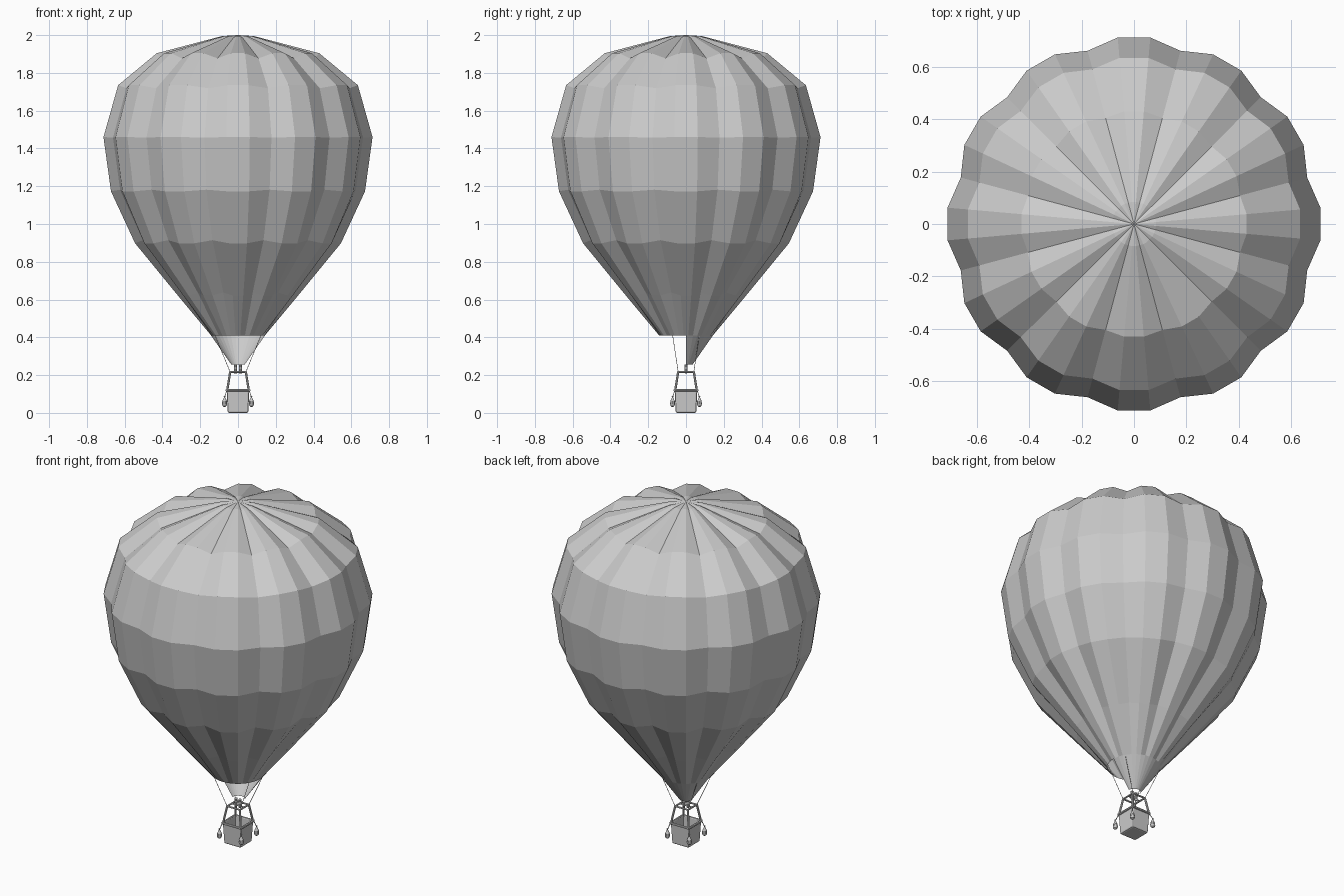
import bpy, bmesh
from math import sin, cos, radians
from mathutils import Vector

cube = bpy.data.objects.get("Cube")
if cube:
    bpy.data.objects.remove(cube, do_unlink=True)

grey = bpy.data.materials.new("plain grey")
grey.use_nodes = True
grey.diffuse_color = (0.6, 0.6, 0.6, 1)
grey.node_tree.nodes["Principled BSDF"].inputs["Base Color"].default_value = (0.6, 0.6, 0.6, 1)


def finish(name, bm, recalc=True):
    if recalc:
        bmesh.ops.recalc_face_normals(bm, faces=bm.faces)
    mesh = bpy.data.meshes.new(name)
    bm.to_mesh(mesh)
    bm.free()
    mesh.materials.append(grey)
    obj = bpy.data.objects.new(name, mesh)
    bpy.context.scene.collection.objects.link(obj)
    return obj


def skin(bm, rings, closed):
    """Join neighbouring rings of vertices with quads."""
    for low, high in zip(rings, rings[1:]):
        n = len(low)
        for i in range(n if closed else n - 1):
            j = (i + 1) % n
            bm.faces.new((low[i], low[j], high[j], high[i]))


def lathe(name, profile, centre, sides):
    """Closed turned solid from (radius, height) points."""
    bm = bmesh.new()
    c = Vector(centre)
    rings = [[bm.verts.new(c + Vector((r * cos(radians(360 * i / sides)),
                                       r * sin(radians(360 * i / sides)), z)))
              for i in range(sides)] for r, z in profile]
    skin(bm, rings, True)
    bm.faces.new(rings[0])
    bm.faces.new(rings[-1])
    return finish(name, bm)


def rod(name, a, b, radius, sides=8):
    """Straight round bar between two points."""
    a, b = Vector(a), Vector(b)
    bm = bmesh.new()
    bmesh.ops.create_cone(bm, cap_ends=True, segments=sides, radius1=radius,
                          radius2=radius, depth=(b - a).length)
    obj = finish(name, bm)
    obj.location = (a + b) / 2
    obj.rotation_mode = "QUATERNION"
    obj.rotation_quaternion = (b - a).to_track_quat("Z", "Y")
    return obj


# Envelope: twelve lobes, each with a flat crest and a valley pulled in along the normal
profile = [(0.143, 0.41), (0.32, 0.622), (0.547, 0.898), (0.675, 1.173), (0.715, 1.46),
           (0.637, 1.735), (0.432, 1.904), (0.085, 1.995)]


def envelope_point(k, degrees, valley):
    r, z = profile[k]
    r0, z0 = profile[max(k - 1, 0)]
    r1, z1 = profile[min(k + 1, len(profile) - 1)]
    normal = Vector((z1 - z0, r0 - r1)).normalized()
    depth = 0.03 * min(1, r / 0.4) if valley and 0 < k else 0
    r, z = r - normal.x * depth, z - normal.y * depth
    return Vector((r * cos(radians(degrees)), r * sin(radians(degrees)), z))


bm = bmesh.new()
rings = [[bm.verts.new(envelope_point(k, 5 + 10 * i, i % 3 == 1)) for i in range(36)]
         for k in range(len(profile))]
skin(bm, rings, True)
apex = bm.verts.new((0, 0, 2))
for i in range(36):
    bm.faces.new((rings[-1][i], rings[-1][(i + 1) % 36], apex))
finish("envelope", bm, False)

# Half skirt hanging below the back of the mouth
bm = bmesh.new()
angles = [0] + list(range(5, 180, 10)) + [180]
rings = [[bm.verts.new((r * cos(radians(a)), r * sin(radians(a)), z)) for a in angles]
         for r, z in ((0.036, 0.257), (0.143, 0.41))]
skin(bm, rings, False)
finish("skirt", bm, False)

# Basket: tapered open box with thickness and softened corners
bm = bmesh.new()
bmesh.ops.create_cube(bm, size=1)
for v in bm.verts:
    half = 0.06 if v.co.z > 0 else 0.054
    v.co = Vector((half if v.co.x > 0 else -half, half if v.co.y > 0 else -half,
                   0.12 if v.co.z > 0 else 0))
top = [f for f in bm.faces if f.calc_center_median().z > 0.11]
bmesh.ops.delete(bm, geom=top, context="FACES")
edges = [e for e in bm.edges if not e.is_boundary]
bmesh.ops.bevel(bm, geom=edges, offset=0.008, segments=2, affect="EDGES", profile=0.5)
basket = finish("basket", bm)
thick = basket.modifiers.new("thickness", "SOLIDIFY")
thick.thickness = 0.007
thick.offset = -1

# Rim and burner frame: four bars each
corners = [(1, 1), (-1, 1), (-1, -1), (1, -1)]
for i, (x, y) in enumerate(corners):
    u, v = corners[(i + 1) % 4]
    rod("basket_rim", (x * 0.06, y * 0.06, 0.12), (u * 0.06, v * 0.06, 0.12), 0.007)
    rod("burner_frame", (x * 0.041, y * 0.041, 0.217), (u * 0.041, v * 0.041, 0.217), 0.005)

# Uprights, suspension ropes and sandbags at every corner
bag = [(0.004, 0.032), (0.011, 0.037), (0.014, 0.048), (0.012, 0.063), (0.006, 0.077),
       (0.003, 0.083), (0.005, 0.089)]
for x, y in corners:
    rod("upright", (x * 0.057, y * 0.057, 0.12), (x * 0.041, y * 0.041, 0.219), 0.006)
    rod("rope", (x * 0.041, y * 0.041, 0.215), (x * 0.122, y * 0.071, 0.411), 0.0015, 5)
    lathe("sandbag", bag, (x * 0.071, y * 0.071, 0), 10)
    rod("sandbag_tie", (x * 0.071, y * 0.071, 0.085), (x * 0.06, y * 0.06, 0.118), 0.002, 5)

# Twin burners on a cross bar
rod("burner_bar", (-0.041, 0, 0.217), (0.041, 0, 0.217), 0.004)
burner = [(0.006, 0.208), (0.009, 0.214), (0.009, 0.236), (0.007, 0.24), (0.009, 0.256)]
for side in (-1, 1):
    lathe("burner", burner, (side * 0.013, 0, 0), 10)
